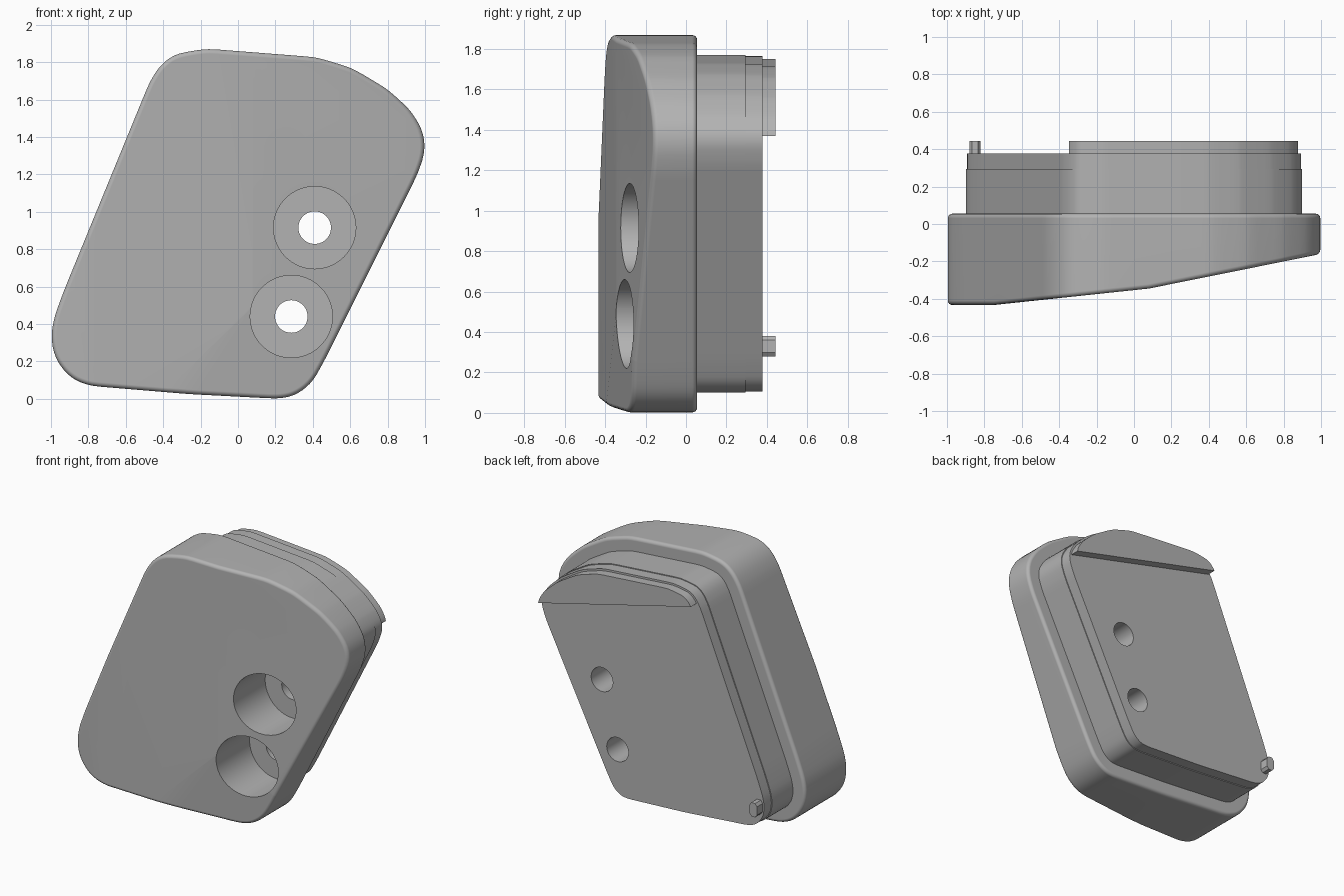
import bpy, bmesh, math
from mathutils import Vector

cube = bpy.data.objects.get("Cube")
if cube:
    bpy.data.objects.remove(cube)

grey = bpy.data.materials.new("plain_grey")
grey.use_nodes = True
COLOUR = (0.45, 0.45, 0.45, 1)
grey.diffuse_color = COLOUR
grey.node_tree.nodes["Principled BSDF"].inputs["Base Color"].default_value = COLOUR

# Housing outline in x, z (clockwise from the left edge)
OUTLINE = [(-0.93, 0.58), (-0.47, 1.70), (-0.41, 1.79), (-0.33, 1.845), (-0.17, 1.872),
           (0.42, 1.826), (0.61, 1.768), (0.80, 1.655), (0.925, 1.54), (0.99, 1.43),
           (1.0, 1.32), (0.96, 1.20), (0.46, 0.20), (0.395, 0.085), (0.31, 0.02),
           (0.22, 0.0), (-0.26, 0.025), (-0.80, 0.07), (-0.90, 0.115), (-0.975, 0.21),
           (-1.0, 0.32), (-0.985, 0.43)]
HOLES = [(0.41, 0.915), (0.285, 0.44)]


def soften(points, passes=2):
    """Cut each corner a little, leaving long straight runs alone."""
    pts = [Vector(p) for p in points]
    for _ in range(passes):
        out = []
        for a, b in zip(pts, pts[1:] + pts[:1]):
            t = min(0.25, 0.03 / (b - a).length)
            out += [a.lerp(b, t), a.lerp(b, 1 - t)]
        pts = out
    return pts


def inset(pts, d):
    """Offset a clockwise outline inward."""
    out = []
    for i, p in enumerate(pts):
        t = (pts[(i + 1) % len(pts)] - pts[i - 1]).normalized()
        out.append(p + Vector((t.y, -t.x)) * d)
    return out


def prism(name, pts, y0, y1, cuts=()):
    """Extrude an x, z outline along y, trimming by (point, normal) planes."""
    bm = bmesh.new()
    face = bm.faces.new([bm.verts.new((p[0], y0, p[1])) for p in pts])
    ext = bmesh.ops.extrude_face_region(bm, geom=[face])
    verts = [v for v in ext["geom"] if isinstance(v, bmesh.types.BMVert)]
    bmesh.ops.translate(bm, verts=verts, vec=(0, y1 - y0, 0))
    for co, no in cuts:
        res = bmesh.ops.bisect_plane(bm, geom=bm.verts[:] + bm.edges[:] + bm.faces[:],
                                     plane_co=co, plane_no=no, clear_outer=True)
        rim = [e for e in res["geom_cut"] if isinstance(e, bmesh.types.BMEdge)]
        bmesh.ops.contextual_create(bm, geom=rim)
    bmesh.ops.recalc_face_normals(bm, faces=bm.faces)
    mesh = bpy.data.meshes.new(name)
    bm.to_mesh(mesh)
    bm.free()
    mesh.materials.append(grey)
    obj = bpy.data.objects.new(name, mesh)
    bpy.context.collection.objects.link(obj)
    return obj


def circle(c, r, n=64):
    return [(c[0] + r * math.sin(2 * math.pi * i / n),
             c[1] + r * math.cos(2 * math.pi * i / n)) for i in range(n)]


def front_plane(a, b, c):
    """Plane through three points, facing forward (-y)."""
    a, b, c = Vector(a), Vector(b), Vector(c)
    n = (b - a).cross(c - a).normalized()
    return a, (n if n.y < 0 else -n)


def finish(obj, cutters=(), bevel=0):
    if bevel:
        mod = obj.modifiers.new("edge_round", "BEVEL")
        mod.width, mod.segments = bevel, 4
        mod.limit_method, mod.angle_limit = "ANGLE", math.radians(40)
        mod.use_clamp_overlap = False
    for cutter in cutters:
        mod = obj.modifiers.new("hole", "BOOLEAN")
        mod.object, mod.operation, mod.solver = cutter, "DIFFERENCE", "EXACT"
    bpy.ops.object.select_all(action="DESELECT")
    obj.select_set(True)
    bpy.context.view_layer.objects.active = obj
    bpy.ops.object.convert(target="MESH")
    bpy.ops.object.shade_smooth_by_angle(angle=math.radians(30))
    obj.modifiers.new("clean_shading", "WEIGHTED_NORMAL").keep_sharp = True


outer = soften(OUTLINE)

# Cutters for the recessed screw holes
bores = [prism("counterbore_cutter", circle(c, 0.22), -0.8, 0.04) for c in HOLES]
shafts = [prism("screw_hole_cutter", circle(c, 0.087), -0.7, 0.7) for c in HOLES]

# Housing with a gently faceted, slanting front
slant = [front_plane((-0.72, -0.43, 0), (0.08, -0.345, 0), (-0.72, -0.43, 1)),
         front_plane((0.08, -0.345, 0), (1, -0.16, 0), (1, -0.16, 1)),
         front_plane((-0.4, -0.396, 0.03), (0.15, -0.33, 0.44), (0.35, -0.27, 0))]
finish(prism("housing", outer, -0.433, 0.055, slant), bores + shafts, 0.024)

# Narrower plug and its back plate
finish(prism("plug", inset(outer, 0.098), 0.045, 0.295), shafts)
finish(prism("back_plate", inset(outer, 0.104), 0.29, 0.378), shafts)

# Retaining lip along the top of the back plate, cut off by a straight chord
chord = Vector((0.88, 0, 1.37)) - Vector((-0.31, 0, 1.66))
down = Vector((chord.z, 0, -chord.x))
finish(prism("retaining_lip", inset(outer, 0.118), 0.37, 0.443,
             [(Vector((0.88, 0, 1.37)), down)]))

# Small locating peg in the lower corner
peg = [(-0.88, 0.30), (-0.88, 0.36), (-0.865, 0.38), (-0.835, 0.38),
       (-0.82, 0.36), (-0.82, 0.30), (-0.835, 0.28), (-0.865, 0.28)]
finish(prism("locating_peg", peg, 0.37, 0.443))

for cutter in bores + shafts:
    cutter.hide_render = True
    cutter.hide_set(True)
